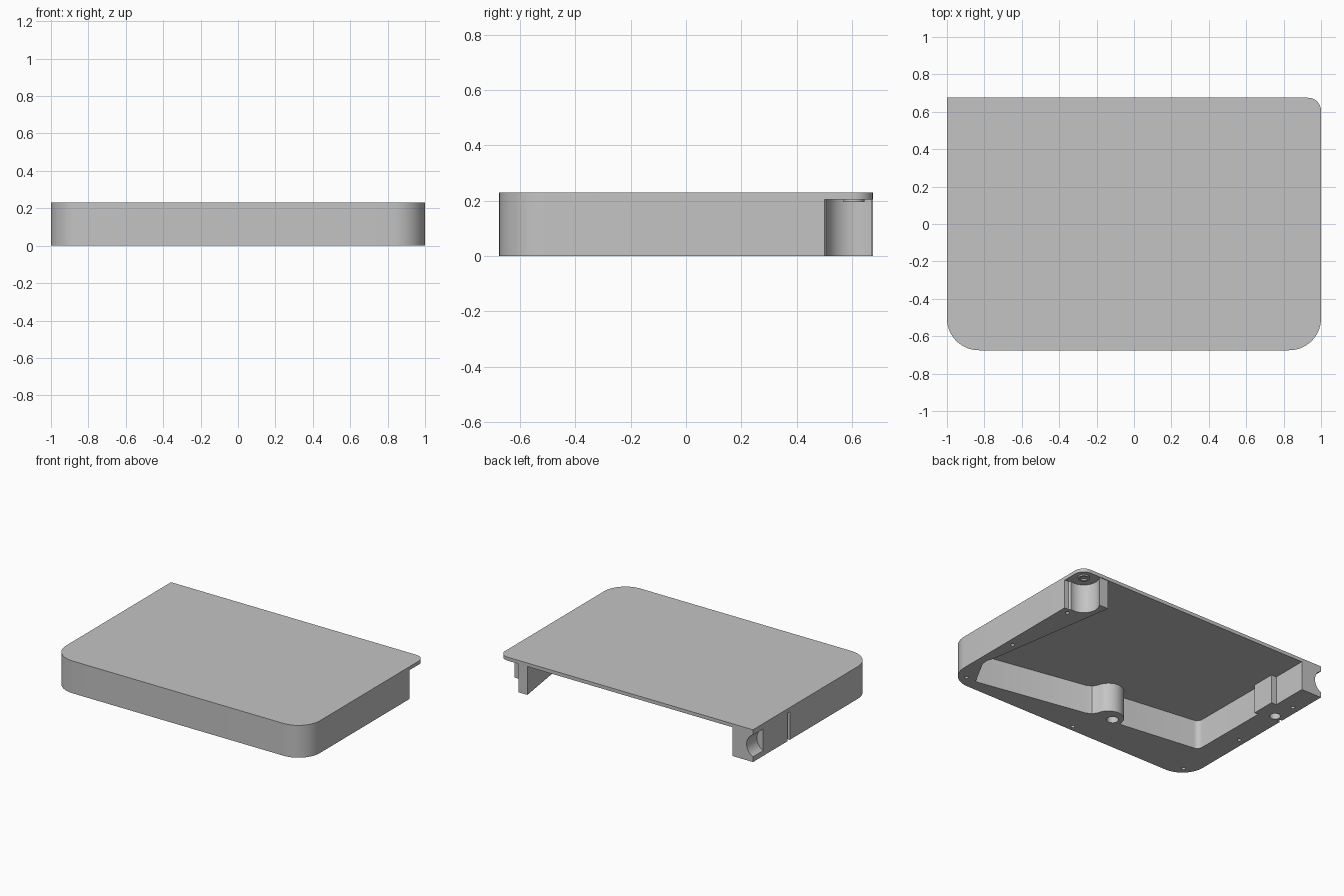
import bpy, bmesh, math
from mathutils import Matrix

if "Cube" in bpy.data.objects:
    bpy.data.objects.remove(bpy.data.objects["Cube"], do_unlink=True)

HALF_Y = 0.675
UNDERSIDE = 0.205
TOP = 0.23

grey = bpy.data.materials.new("plain grey")
grey.use_nodes = True
grey.diffuse_color = (0.55, 0.55, 0.55, 1)
grey.node_tree.nodes["Principled BSDF"].inputs["Base Color"].default_value = (0.55, 0.55, 0.55, 1)


def arc(cx, cy, r, start, end, n=14):
    angles = [math.radians(start + (end - start) * i / n) for i in range(n + 1)]
    return [(cx + r * math.cos(a), cy + r * math.sin(a)) for a in angles]


def add_prism(bm, outline, z0, z1):
    face = bm.faces.new([bm.verts.new((x, y, z0)) for x, y in outline])
    new = bmesh.ops.extrude_face_region(bm, geom=[face])["geom"]
    bmesh.ops.translate(bm, vec=(0, 0, z1 - z0),
                        verts=[g for g in new if isinstance(g, bmesh.types.BMVert)])


def make(name, bm):
    bmesh.ops.recalc_face_normals(bm, faces=bm.faces)
    mesh = bpy.data.meshes.new(name)
    bm.to_mesh(mesh)
    bm.free()
    mesh.materials.append(grey)
    obj = bpy.data.objects.new(name, mesh)
    bpy.context.collection.objects.link(obj)
    return obj


def activate(obj):
    bpy.ops.object.select_all(action="DESELECT")
    obj.select_set(True)
    bpy.context.view_layer.objects.active = obj


def cut(obj, bm):
    cutter = make("cutter", bm)
    cutter.hide_render = True
    mod = obj.modifiers.new("cut", "BOOLEAN")
    mod.operation = "DIFFERENCE"
    mod.solver = "EXACT"
    mod.object = cutter
    activate(obj)
    bpy.ops.object.modifier_apply(modifier=mod.name)
    bpy.data.objects.remove(cutter, do_unlink=True)


def finish(obj):
    activate(obj)
    bpy.ops.object.shade_smooth_by_angle(angle=math.radians(30))


R = 0.17
front = arc(-1 + R, -HALF_Y + R, R, 180, 270) + arc(1 - R, -HALF_Y + R, R, 270, 360)

# Thin top plate: three rounded corners, one square
bm = bmesh.new()
add_prism(bm, front + arc(0.93, HALF_Y - 0.07, 0.07, 0, 90) + [(-1, HALF_Y)], UNDERSIDE, TOP)
finish(make("top_plate", bm))

# Thick wall round three sides, with a skewed cavity and screw bosses
outline = [(-1, HALF_Y)] + front + [(1, 0.5), (0.97, 0.5)]
outline += arc(0.93, 0.607, 0.1, -75, -215)
outline += [(0.85, 0.67), (0.78, 0.67)]
outline += [(0.93, -0.3), (0.945, -0.34), (0.94, -0.39), (0.83, -0.593), (0.79, -0.587)]
outline += [(0.03, -0.448), (-0.01, -0.43)]
outline += arc(-0.13, -0.41, 0.1, 10, 185)
outline += arc(-0.787, -0.306, 0.04, 262, 180, 6)
outline += [(-0.83, 0.25), (-0.8, 0.25), (-0.8, 0.42), (-0.84, 0.42), (-0.84, HALF_Y)]
bm = bmesh.new()
add_prism(bm, outline, 0, UNDERSIDE)
wall = make("wall", bm)

# Small screw holes under the rim, and larger pilot holes
bm = bmesh.new()
pins = [(s * x, y) for s in (-1, 1) for x, y in ((0.91, -0.59), (0.95, -0.08), (0.945, 0.46))]
for x, y in pins + [(-0.02, -0.635)]:
    add_prism(bm, arc(x, y, 0.013, 0, 345, 15), -0.05, 0.06)
add_prism(bm, arc(-0.16, -0.405, 0.038, 0, 345, 23), -0.05, 0.12)
add_prism(bm, arc(-0.93, 0.3, 0.035, 0, 345, 23), -0.05, 0.06)
# Narrow slit in the right side
add_prism(bm, [(-1.1, 0.26), (-0.98, 0.26), (-0.98, 0.285), (-1.1, 0.285)], -0.05, 0.2)
cut(wall, bm)

# Round groove at the back end of the right wall
bm = bmesh.new()
bmesh.ops.create_cone(bm, cap_ends=True, segments=40, radius1=0.085, radius2=0.085, depth=0.3,
                      matrix=Matrix.Translation((-1.035, 0.71, 0.115))
                      @ Matrix.Rotation(math.pi / 2, 4, "X"))
cut(wall, bm)
finish(wall)

# Raised ring under the rounded back corner
bm = bmesh.new()
add_prism(bm, arc(0.93, 0.607, 0.038, 0, 350, 35), 0.195, UNDERSIDE)
ring = make("corner_ring", bm)
bm = bmesh.new()
add_prism(bm, arc(0.93, 0.607, 0.024, 0, 350, 35), 0.15, 0.25)
cut(ring, bm)
finish(ring)
